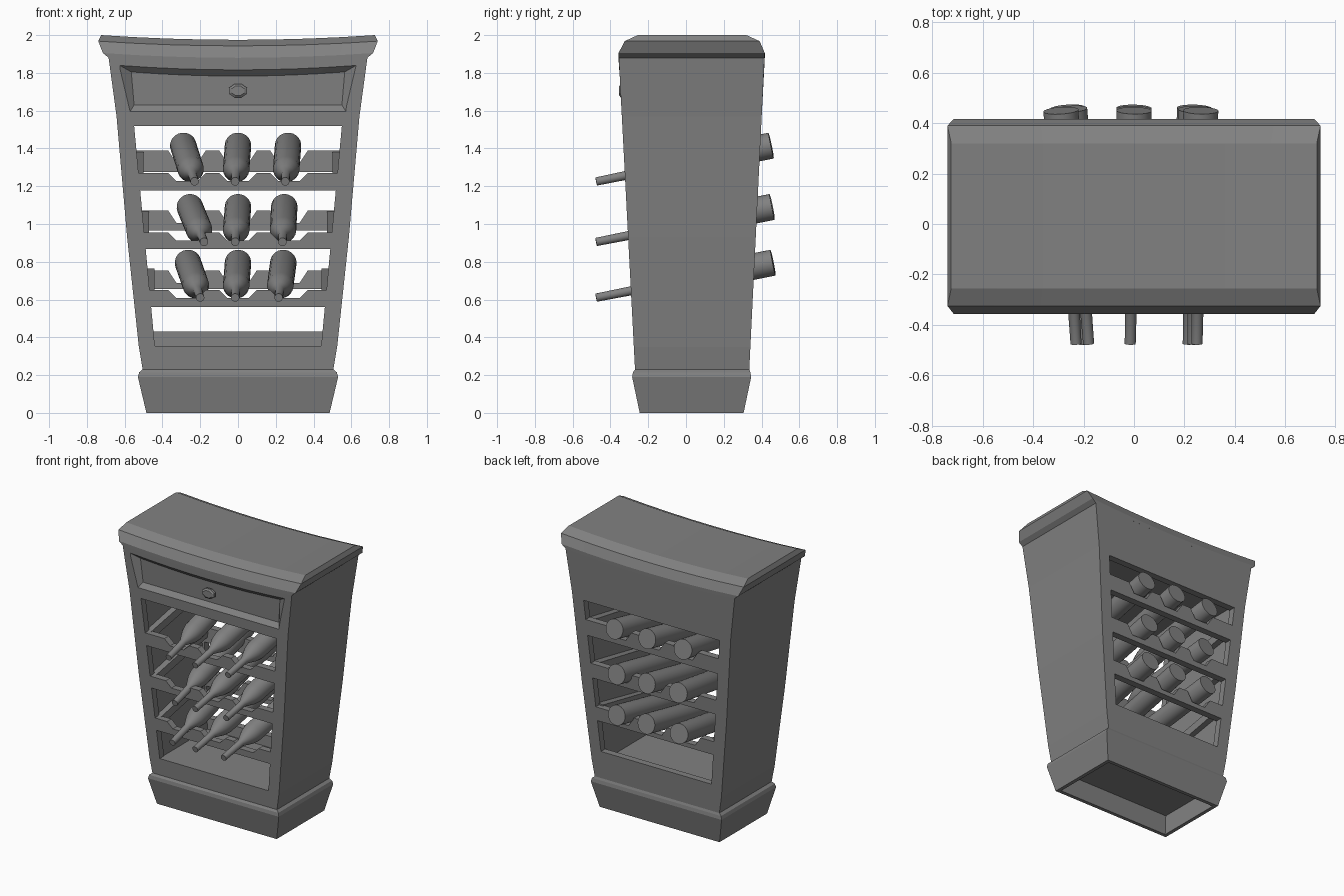
import bpy, bmesh, math
from mathutils import Vector

cube = bpy.data.objects.get("Cube")
if cube:
    bpy.data.objects.remove(cube, do_unlink=True)

grey = bpy.data.materials.new("plain_grey")
grey.use_nodes = True
grey.diffuse_color = (0.22, 0.22, 0.22, 1)
grey.node_tree.nodes["Principled BSDF"].inputs["Base Color"].default_value = grey.diffuse_color

SEG = 8


def loft(name, loops):
    """Skin equal, even-sized loops and close both ends with strips."""
    bm = bmesh.new()
    rings = [[bm.verts.new(p) for p in loop] for loop in loops]
    n = len(rings[0])
    for a, b in zip(rings, rings[1:]):
        for i in range(n):
            j = (i + 1) % n
            bm.faces.new((a[i], a[j], b[j], b[i]))
    for r in (rings[0], rings[-1]):
        for i in range(n // 2 - 1):
            bm.faces.new((r[i], r[i + 1], r[n - 2 - i], r[n - 1 - i]))
    bmesh.ops.recalc_face_normals(bm, faces=bm.faces)
    mesh = bpy.data.meshes.new(name)
    bm.to_mesh(mesh)
    bm.free()
    mesh.materials.append(grey)
    obj = bpy.data.objects.new(name, mesh)
    bpy.context.collection.objects.link(obj)
    return obj


def ring(z, hx, y0, y1, sag=0):
    """Rectangular loop whose middle dips by sag."""
    xs = [hx * (2 * i / SEG - 1) for i in range(SEG + 1)]
    dip = lambda x: z - sag * (1 - (x / hx) ** 2)
    return [(x, y0, dip(x)) for x in xs] + [(x, y1, dip(x)) for x in reversed(xs)]


def cut(target, cutters):
    bpy.context.view_layer.objects.active = target
    for c in cutters:
        c.hide_render = True
        mod = target.modifiers.new("cut", "BOOLEAN")
        mod.operation = "DIFFERENCE"
        mod.solver = "EXACT"
        mod.object = c
        bpy.ops.object.modifier_apply(modifier=mod.name)
        bpy.data.objects.remove(c, do_unlink=True)


# Cabinet outline as functions of height
WIDTHS = [(0.22, 0.503), (0.35, 0.525), (0.93, 0.587), (1.57, 0.643), (1.88, 0.685)]


def half_width(z):
    for (za, wa), (zb, wb) in zip(WIDTHS, WIDTHS[1:]):
        if z <= zb:
            return wa + (wb - wa) * (z - za) / (zb - za)


def front_y(z):
    return -0.27 - 0.052 * (z - 0.23)


def back_y(z):
    return 0.335 + 0.049 * (z - 0.23)


def opening_width(z):
    return 0.44 + 0.094 * (z - 0.35)


# Cabinet body with a hollow middle
body = loft("cabinet_body", [ring(z, w, front_y(z), back_y(z), 0.025 if z > 1.8 else 0)
                             for z, w in WIDTHS])
cavity = loft("cavity_cutter", [ring(z, half_width(z) - 0.075, front_y(z) + 0.05, back_y(z) - 0.05)
                                for z in (0.35, 0.93, 1.56)])


# Window openings, with bottle notches along the lower edge
def window(bottom, top, ya, yb, depth):
    pts = [(-opening_width(bottom), bottom)]
    for c in (-0.27, 0, 0.27):
        for dx, dz in ((-0.1, 0), (-0.055, depth), (0.055, depth), (0.1, 0)):
            pts.append((c + dx, bottom - dz))
    pts.append((opening_width(bottom), bottom))
    upper = [(x, top) for x, z in pts]
    upper[0], upper[-1] = (-opening_width(top), top), (opening_width(top), top)
    outline = pts + upper[::-1]
    return loft("window_cutter", [[(x, y, z) for x, z in outline] for y in (ya, yb)])


cutters = [cavity]
for bottom, top in ((1.27, 1.52), (0.955, 1.177), (0.65, 0.868)):
    cutters.append(window(bottom, top, -0.6, -0.2, 0.043))
cutters.append(window(0.354, 0.56, -0.6, -0.2, 0))
for bottom, top in ((1.39, 1.53), (1.072, 1.275), (0.755, 0.965)):
    cutters.append(window(bottom, top, 0.26, 0.6, 0.068))
cutters.append(window(0.43, 0.655, 0.26, 0.6, 0))


# Drawer recess with bevelled border
def recess_loop(low_x, low_z, top_x, top_z, sag, offset):
    ts = [2 * i / SEG - 1 for i in range(SEG + 1)]
    pts = [(low_x * t, low_z) for t in ts]
    pts += [(top_x * t, top_z - sag * (1 - t * t)) for t in reversed(ts)]
    return [(x, front_y(z) + offset, z) for x, z in pts]


cutters.append(loft("drawer_cutter", [
    recess_loop(0.575, 1.59, 0.635, 1.845, 0.025, -0.005),
    recess_loop(0.55, 1.63, 0.565, 1.805, 0.022, 0.03)]))
cut(body, cutters)

# Sloping ledges joining front and back rails
for level in (1.27, 0.955, 0.65):
    for side, label in ((1, "left"), (-1, "right")):
        loops = []
        for y, z in ((front_y(level) + 0.03, level), (back_y(level) - 0.03, level + 0.115)):
            inner, outer = opening_width(level) - 0.025, half_width(level) - 0.05
            loops.append([(side * x, y, z + dz) for x, dz in
                          ((inner, -0.06), (outer, -0.06), (outer, 0), (inner, 0))])
        loft("ledge_" + label, loops)

# Sagging top board
loft("top_board", [ring(1.88, 0.685, -0.356, 0.416, 0.025),
                   ring(1.905, 0.715, -0.357, 0.417, 0.025),
                   ring(1.968, 0.74, -0.325, 0.39, 0.025),
                   ring(2.0, 0.725, -0.255, 0.32, 0.025)])

# Hollow plinth
plinth = loft("plinth", [ring(0, 0.485, -0.245, 0.305), ring(0.19, 0.53, -0.285, 0.345),
                         ring(0.215, 0.523, -0.281, 0.341), ring(0.23, 0.505, -0.27, 0.335)])
cut(plinth, [loft("plinth_cutter", [ring(-0.02, 0.455, -0.215, 0.275),
                                    ring(0.17, 0.49, -0.25, 0.31)])])


# Drawer knob
def circle(count, rx, ry):
    angles = [2 * math.pi * (i + 0.5) / count for i in range(count)]
    return [(rx * math.cos(a), ry * math.sin(a)) for a in angles]


loft("drawer_knob", [[(s * x, y, 1.705 + s * z) for x, z in circle(8, 0.053, 0.038)]
                     for y, s in ((-0.305, 0.6), (-0.33, 1), (-0.345, 1), (-0.354, 0.7))])


# Bottles lying nose-down: each row has heights and (base x, tip x) pairs
def bottle(base, tip):
    axis = tip - base
    length = axis.length
    profile = ((0, 0.07), (0.62, 0.07), (0.67, 0.06), (0.72, 0.04), (0.76, 0.024), (length, 0.022))
    obj = loft("bottle", [[(x, y, h) for x, y in circle(24, r, r)] for h, r in profile])
    obj.data.transform(axis.to_track_quat("Z", "Y").to_matrix().to_4x4())
    obj.location = base
    bpy.ops.object.select_all(action="DESELECT")
    obj.select_set(True)
    bpy.context.view_layer.objects.active = obj
    bpy.ops.object.shade_smooth_by_angle(angle=math.radians(40))


ROWS = [
    (1.415, 1.225, 0.45, ((-0.29, -0.23), (0, -0.015), (0.265, 0.25))),
    (1.09, 0.905, 0.455, ((-0.255, -0.18), (0, -0.015), (0.245, 0.235))),
    (0.795, 0.61, 0.46, ((-0.265, -0.2), (0, -0.015), (0.24, 0.215))),
]
for base_z, tip_z, base_y, pairs in ROWS:
    for base_x, tip_x in pairs:
        bottle(Vector((base_x, base_y, base_z)), Vector((tip_x, -0.475, tip_z)))
